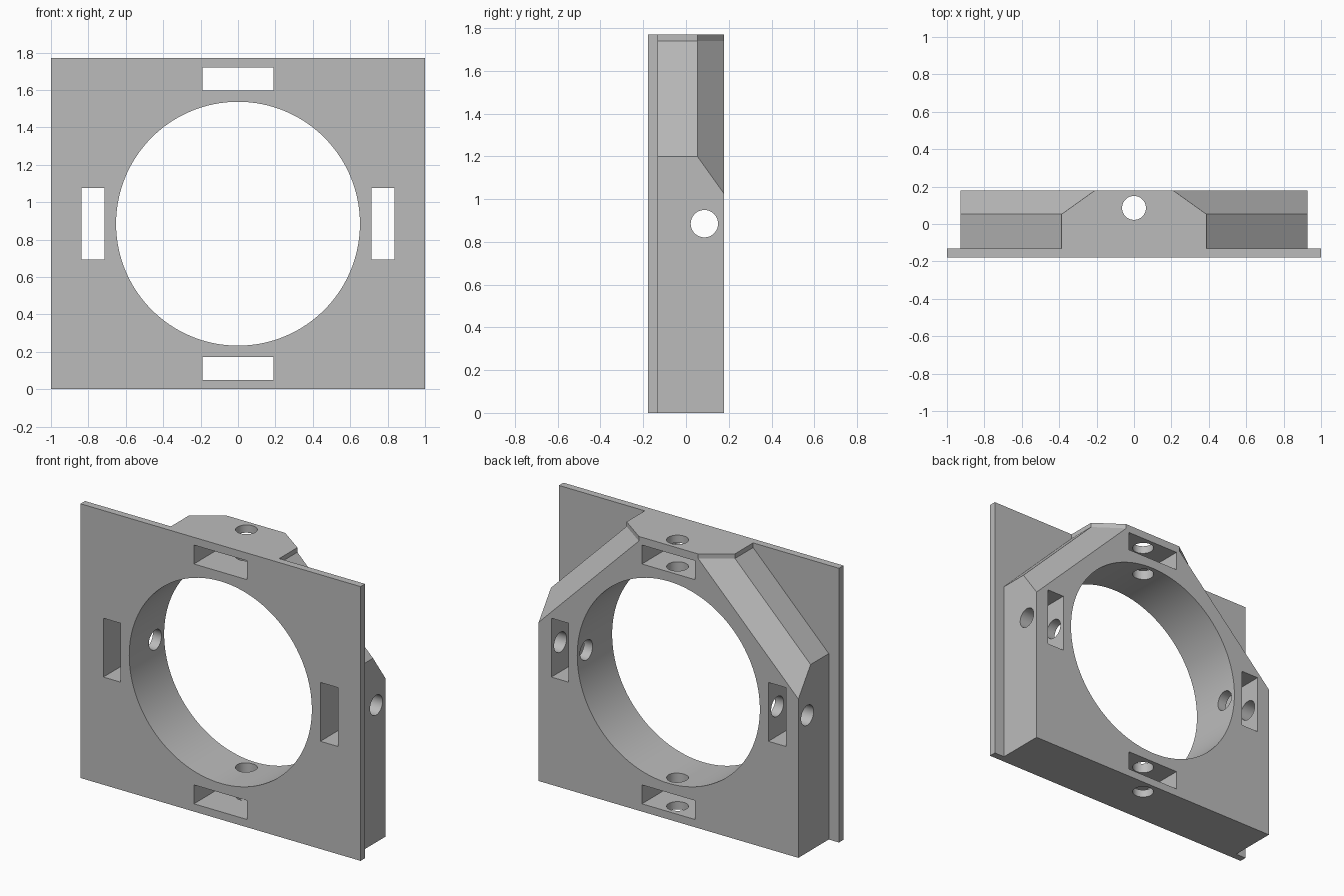
import bpy
import bmesh
from math import pi
from mathutils import Matrix

if "Cube" in bpy.data.objects:
    bpy.data.objects.remove(bpy.data.objects["Cube"])

HEIGHT = 1.77
DEPTH = 0.178
PLATE_BACK = -0.132
MID_Z = HEIGHT / 2
SCREW_Y = 0.086

grey = bpy.data.materials.new("plain grey")
grey.use_nodes = True
grey.diffuse_color = (0.5, 0.5, 0.5, 1)
grey.node_tree.nodes["Principled BSDF"].inputs["Base Color"].default_value = (0.5, 0.5, 0.5, 1)


def finish(name, bm):
    bmesh.ops.recalc_face_normals(bm, faces=bm.faces)
    mesh = bpy.data.meshes.new(name)
    bm.to_mesh(mesh)
    bm.free()
    mesh.materials.append(grey)
    obj = bpy.data.objects.new(name, mesh)
    bpy.context.collection.objects.link(obj)
    return obj


def box(name, low, high):
    bm = bmesh.new()
    size = [b - a for a, b in zip(low, high)]
    centre = [(a + b) / 2 for a, b in zip(low, high)]
    bmesh.ops.create_cube(bm, size=1, matrix=Matrix.Translation(centre) @ Matrix.Diagonal((*size, 1)))
    return finish(name, bm)


def cylinder(name, centre, radius, length, axis, sides):
    turn = {"X": Matrix.Rotation(pi / 2, 4, "Y"), "Y": Matrix.Rotation(pi / 2, 4, "X"), "Z": Matrix()}[axis]
    bm = bmesh.new()
    bmesh.ops.create_cone(bm, cap_ends=True, segments=sides, radius1=radius, radius2=radius,
                          depth=length, matrix=Matrix.Translation(centre) @ turn)
    return finish(name, bm)


def combine(target, tool, operation):
    mod = target.modifiers.new(operation.lower(), "BOOLEAN")
    mod.operation = operation
    mod.solver = "EXACT"
    mod.object = tool
    tool.hide_render = True
    bpy.context.view_layer.objects.active = target
    bpy.ops.object.modifier_apply(modifier=mod.name)
    bpy.data.objects.remove(tool)


def outline(side, shoulder, top, step=1.74):
    half = [(side, 0), (side, shoulder), (top, step), (top, HEIGHT)]
    return half + [(-x, z) for x, z in reversed(half)]


# Housing: straight-sided body with cut corners and a bevel toward the back
bm = bmesh.new()
sections = [(-0.15, outline(0.927, 1.2, 0.387)),
            (0.053, outline(0.927, 1.2, 0.387)),
            (DEPTH, outline(0.927, 1.025, 0.212))]
rings = [[bm.verts.new((x, y, z)) for x, z in points] for y, points in sections]
bm.faces.new(rings[0])
bm.faces.new(rings[-1])
for a, b in zip(rings, rings[1:]):
    for i in range(len(a)):
        j = (i + 1) % len(a)
        bm.faces.new((a[i], a[j], b[j], b[i]))
housing = finish("mounting_frame", bm)

# Thin front plate
combine(housing, box("front_plate", (-1, -DEPTH, 0), (1, PLATE_BACK, HEIGHT)), "UNION")

# Large round opening
combine(housing, cylinder("opening_cutter", (0, 0, MID_Z), 0.652, 1, "Y", 128), "DIFFERENCE")

# Nut slots above, below and on both sides
for low_z, high_z in ((0.05, 0.172), (1.598, 1.72)):
    combine(housing, box("slot_cutter", (-0.19, -1, low_z), (0.19, 1, high_z)), "DIFFERENCE")
for low_x, high_x in ((-0.837, -0.713), (0.713, 0.837)):
    combine(housing, box("slot_cutter", (low_x, -1, MID_Z - 0.19), (high_x, 1, MID_Z + 0.19)), "DIFFERENCE")

# Screw holes running through the walls
for axis in "XZ":
    combine(housing, cylinder("screw_cutter", (0, SCREW_Y, MID_Z), 0.064, 3, axis, 48), "DIFFERENCE")

# Smooth round walls, sharp corners
bpy.ops.object.select_all(action="DESELECT")
housing.select_set(True)
bpy.context.view_layer.objects.active = housing
bpy.ops.object.shade_smooth_by_angle(angle=pi / 7)
